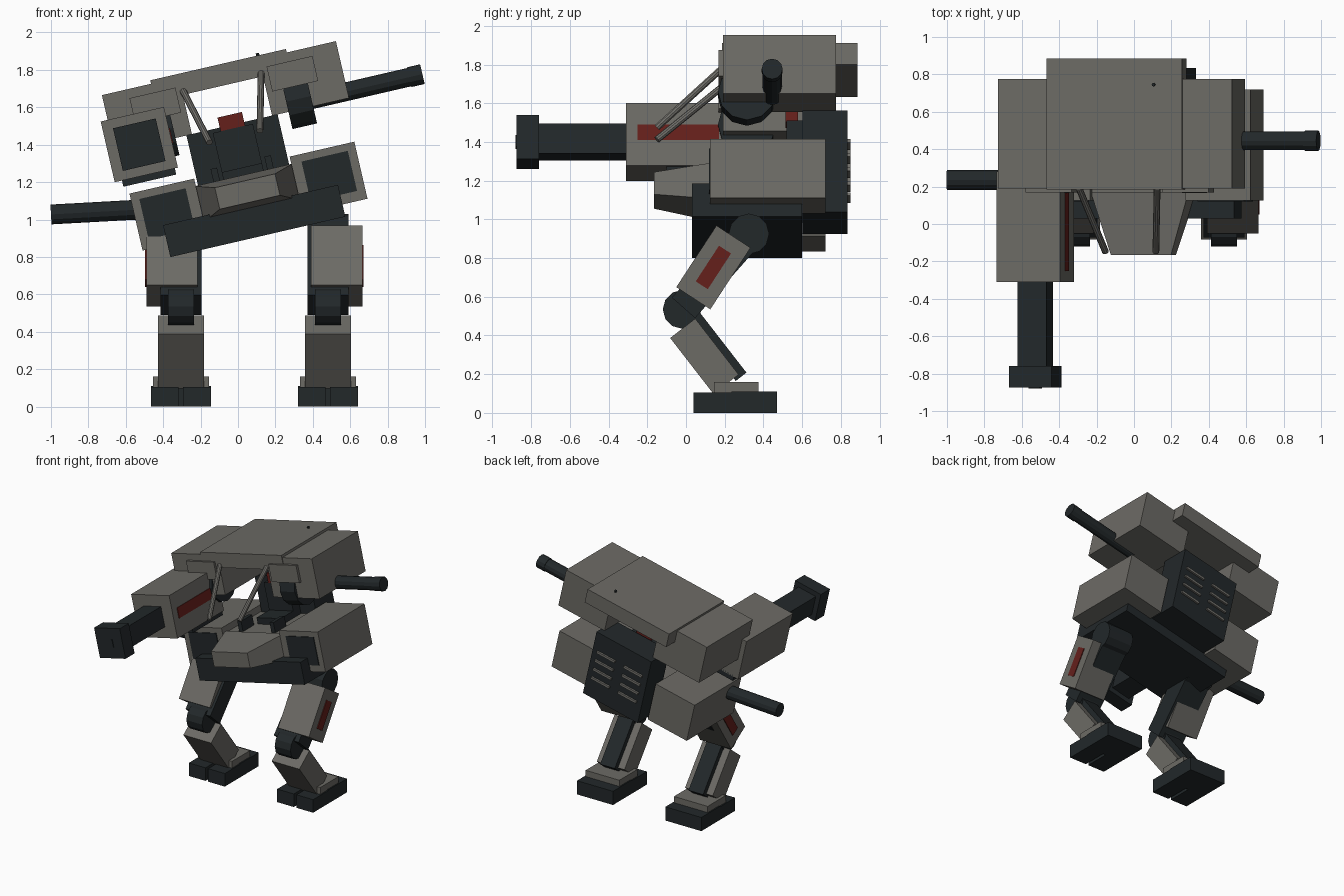
import bpy, bmesh
from math import radians, atan2
from mathutils import Matrix, Vector

if "Cube" in bpy.data.objects:
    bpy.data.objects.remove(bpy.data.objects["Cube"])


def material(name, rgb):
    m = bpy.data.materials.new(name)
    m.diffuse_color = (*rgb, 1)
    m.use_nodes = True
    m.node_tree.nodes["Principled BSDF"].inputs["Base Color"].default_value = m.diffuse_color
    return m


GREY = material("armour_grey", (0.15, 0.145, 0.13))
DARK = material("dark_metal", (0.016, 0.021, 0.023))
RED = material("red_marking", (0.13, 0.014, 0.011))
STEEL = material("strut_steel", (0.17, 0.165, 0.15))

WORLD = Matrix.Identity(4)
# the torso leans sideways: its centre plane is local x = 0
TORSO = Matrix.Rotation(radians(-13), 4, 'Y') @ Matrix.Translation((0.3075, 0, 0))


def finish(name, bm, mat, frame):
    bmesh.ops.recalc_face_normals(bm, faces=bm.faces)
    me = bpy.data.meshes.new(name)
    bm.to_mesh(me)
    bm.free()
    me.materials.append(mat)
    ob = bpy.data.objects.new(name, me)
    ob.matrix_world = frame
    bpy.context.collection.objects.link(ob)
    return ob


def box(name, x, y, z, mat=GREY, frame=WORLD):
    """Box from three (low, high) ranges."""
    bm = bmesh.new()
    bmesh.ops.create_cube(bm, size=1)
    for v in bm.verts:
        v.co = [r[0] + (c + 0.5) * (r[1] - r[0]) for c, r in zip(v.co, (x, y, z))]
    return finish(name, bm, mat, frame)


def rod(name, p, q, r, mat=DARK, frame=WORLD, sides=12):
    """Flat-sided cylinder between two points."""
    p, q = Vector(p), Vector(q)
    d = q - p
    bm = bmesh.new()
    bmesh.ops.create_cone(bm, cap_ends=True, segments=sides, radius1=r, radius2=r, depth=d.length)
    m = Matrix.Translation((p + q) / 2) @ d.to_track_quat('Z', 'Y').to_matrix().to_4x4()
    bmesh.ops.transform(bm, matrix=m, verts=bm.verts)
    return finish(name, bm, mat, frame)


def span(s, lo, hi):
    return (lo, hi) if s > 0 else (-hi, -lo)


# ---- torso core
box("chassis", (-0.48, 0.48), (0.03, 0.60), (0.86, 1.035), DARK, TORSO)
box("cockpit_floor", (-0.262, 0.262), (0.15, 0.62), (1.0, 1.19), GREY, TORSO)
box("engine_pack", (-0.25, 0.25), (0.603, 0.835), (0.936, 1.475), DARK, TORSO)
box("seat_back", (-0.11, 0.11), (0.52, 0.61), (1.18, 1.455), DARK, TORSO)
box("seat_cushion", (-0.11, 0.11), (0.36, 0.54), (1.18, 1.24), DARK, TORSO)
box("headrest", (-0.067, 0.067), (0.515, 0.58), (1.455, 1.53), RED, TORSO)

# tapered nose in front of the cockpit
bm = bmesh.new()
bmesh.ops.create_cube(bm, size=1)
for v in bm.verts:
    front, top = v.co.y < 0, v.co.z > 0
    half = 0.165 if front else 0.268
    v.co = (half if v.co.x > 0 else -half, -0.165 if front else 0.17,
            (1.168 if front else 1.2) if top else (1.05 if front else 1.0))
finish("nose", bm, GREY, TORSO)

# roof
box("roof_plate", (-0.372, 0.372), (0.185, 0.885), (1.69, 1.805), GREY, TORSO)
rod("roof_antenna_stub", (0.218, 0.745, 1.79), (0.218, 0.745, 1.818), 0.009, DARK, TORSO, 8)

for s, side in ((1, "right"), (-1, "left")):
    # lower and upper side pods
    box(side + "_lower_pod", span(s, 0.262, 0.617), (0.125, 0.72), (0.927, 1.24), GREY, TORSO)
    box(side + "_pod_panel", span(s, 0.318, 0.572), (0.119, 0.14), (0.98, 1.2), DARK, TORSO)
    box(side + "_upper_pod", span(s, 0.22, 0.642), (0.19, 0.775), (1.474, 1.786), GREY, TORSO)
    box(side + "_brow_panel", span(s, 0.25, 0.502), (0.168, 0.2), (1.6, 1.737), GREY, TORSO)
    # shoulder disc
    rod(side + "_shoulder", (s * 0.31, 0.315, 1.53), (s * 0.445, 0.315, 1.53), 0.15, DARK, TORSO)
    # windscreen strut and control stick
    rod(side + "_strut", (s * 0.214, 0.19, 1.71), (s * 0.138, -0.15, 1.41), 0.018, STEEL, TORSO, 10)
    box(side + "_control", span(s, 0.13, 0.165), (0.2, 0.34), (1.18, 1.27), DARK, TORSO)
    # cooling vents on the back
    for i in range(4):
        w = 1.09 + 0.075 * i
        box(f"{side}_vent_{i + 1}", span(s, 0.04, 0.205), (0.83, 0.85), (w, w + 0.018), STEEL, TORSO)

# ---- right arm gun, pointing sideways
rod("right_gun", (0.44, 0.445, 1.51), (1.0, 0.445, 1.51), 0.05, DARK, TORSO)
rod("right_gun_tip", (0.98, 0.445, 1.51), (1.053, 0.445, 1.51), 0.054, DARK, TORSO)

# ---- left arm cannon, pointing forward
ac, wc = -0.507, 1.483
box("cannon_housing", (-0.68, -0.333), (-0.31, 0.28), (1.317, 1.65), GREY, TORSO)
box("cannon_stripe", (-0.34, -0.328), (-0.25, 0.17), (1.452, 1.534), RED, TORSO)
box("cannon_underside", (-0.64, -0.35), (-0.1, 0.28), (1.283, 1.33), DARK, TORSO)
box("cannon_barrel", (ac - 0.079, ac + 0.079), (-0.78, -0.3), (wc - 0.079, wc + 0.079), DARK, TORSO)
box("cannon_muzzle", (ac - 0.117, ac + 0.117), (-0.875, -0.76), (wc - 0.117, wc + 0.117), DARK, TORSO)
box("cannon_bore", (ac - 0.03, ac + 0.03), (-0.88, -0.86), (wc - 0.03, wc + 0.03), DARK, TORSO)

# lower left gun
rod("left_side_gun", (-0.40, 0.235, 1.06), (-1.0, 0.235, 1.027), 0.053)


# ---- legs
def limb_frame(x, a, b):
    """Frame at the middle of a-b (y, z pairs) with local z along the limb."""
    dy, dz = b[0] - a[0], b[1] - a[1]
    return (Matrix.Translation((x, (a[0] + b[0]) / 2, (a[1] + b[1]) / 2))
            @ Matrix.Rotation(-atan2(dy, dz), 4, 'X'))


HIP, KNEE = (0.325, 0.925), (-0.02, 0.535)
for s, side in ((1, "right"), (-1, "left")):
    cx = 0.0875 + s * 0.393
    # thigh: dark core with an outer armour box and marking
    box(side + "_thigh_core", (-0.11, 0.11), (-0.08, 0.08), (-0.25, 0.25), DARK,
        limb_frame(cx, KNEE, HIP))
    thigh = limb_frame(cx, (0.038, 0.593), (0.245, 0.91))
    box(side + "_thigh_armour", span(s, -0.09, 0.185), (-0.105, 0.105), (-0.19, 0.19), GREY, thigh)
    box(side + "_thigh_stripe", span(s, 0.18, 0.191), (-0.037, 0.037), (-0.11, 0.11), RED, thigh)
    # joints
    rod(side + "_hip", (cx - 0.11, *HIP), (cx + 0.11, *HIP), 0.105)
    rod(side + "_knee", (cx - 0.07, *KNEE), (cx + 0.07, *KNEE), 0.1)
    # shin with a dark rear strut
    shin = limb_frame(cx, (0.207, 0.148), (-0.017, 0.437))
    box(side + "_shin", (-0.123, 0.123), (-0.082, 0.082), (-0.183, 0.183), GREY, shin)
    box(side + "_shin_strut", (-0.065, 0.065), (0.05, 0.12), (-0.2, 0.2), DARK, shin)
    # foot
    box(side + "_ankle", (cx - 0.15, cx + 0.15), (0.145, 0.375), (0.1, 0.16), GREY)
    box(side + "_heel", (cx - 0.16, cx + 0.16), (0.235, 0.47), (0, 0.11), DARK)
    for t in (-1, 1):
        lo, hi = span(t, 0.012, 0.16)
        box(f"{side}_toe_{'outer' if t == s else 'inner'}", (cx + lo, cx + hi),
            (0.04, 0.24), (0, 0.105), DARK)
